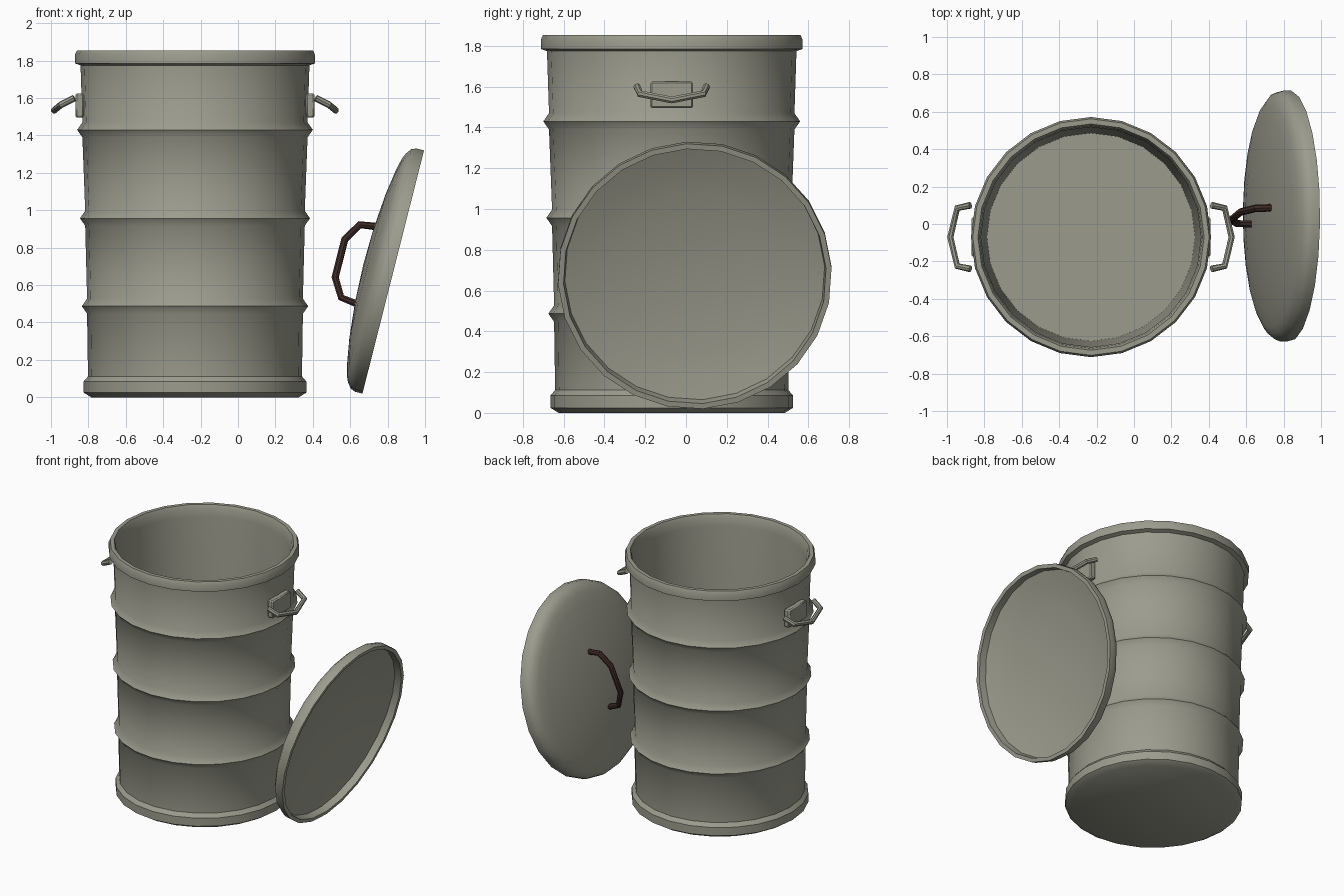
import bpy, bmesh, math
from mathutils import Matrix, Vector

if "Cube" in bpy.data.objects:
    bpy.data.objects.remove(bpy.data.objects["Cube"])


def material(name, rgb):
    m = bpy.data.materials.new(name)
    m.diffuse_color = (*rgb, 1)
    m.use_nodes = True
    m.node_tree.nodes["Principled BSDF"].inputs["Base Color"].default_value = m.diffuse_color
    return m


STEEL = material("dull olive grey steel", (0.33, 0.33, 0.27))
BROWN = material("dark brown grip", (0.05, 0.024, 0.02))
CX, CY = -0.23, -0.07          # barrel axis
SIDES = 24


def finish(ob, mat, angle):
    ob.data.materials.clear()
    ob.data.materials.append(mat)
    bpy.ops.object.select_all(action='DESELECT')
    ob.select_set(True)
    bpy.context.view_layer.objects.active = ob
    bpy.ops.object.shade_smooth_by_angle(angle=math.radians(angle))
    return ob


def lathe(name, profile, matrix, mat, angle):
    """Revolve (radius, height) points; both ends lie on the axis."""
    bm = bmesh.new()
    rings = []
    for r, z in profile:
        n = SIDES if r > 0 else 1
        rings.append([bm.verts.new((r * math.cos(2 * math.pi * i / SIDES),
                                    r * math.sin(2 * math.pi * i / SIDES), z)) for i in range(n)])
    for a, b in zip(rings, rings[1:]):
        for i in range(SIDES):
            j = (i + 1) % SIDES
            quad = [a[i % len(a)], a[j % len(a)], b[j % len(b)], b[i % len(b)]]
            bm.faces.new(list(dict.fromkeys(quad)))
    bmesh.ops.recalc_face_normals(bm, faces=bm.faces[:])
    me = bpy.data.meshes.new(name)
    bm.to_mesh(me)
    bm.free()
    me.transform(matrix)
    ob = bpy.data.objects.new(name, me)
    bpy.context.collection.objects.link(ob)
    return finish(ob, mat, angle)


def tube(name, points, radius, mat):
    """Round bar along a bent path, closed at the ends."""
    cu = bpy.data.curves.new(name, 'CURVE')
    cu.dimensions = '3D'
    cu.bevel_depth = radius
    cu.bevel_resolution = 2
    cu.use_fill_caps = True
    sp = cu.splines.new('POLY')
    sp.points.add(len(points) - 1)
    for p, co in zip(sp.points, points):
        p.co = (*co, 1)
    ob = bpy.data.objects.new(name, cu)
    bpy.context.collection.objects.link(ob)
    bpy.ops.object.select_all(action='DESELECT')
    ob.select_set(True)
    bpy.context.view_layer.objects.active = ob
    bpy.ops.object.convert(target='MESH')
    return finish(bpy.context.view_layer.objects.active, mat, 40)


# Barrel: foot ring, tapered wall with three ribs, rolled rim, inner wall and floor
profile = [(0, 0), (0.555, 0), (0.595, 0.025), (0.595, 0.085), (0.572, 0.112)]
for z, r in ((0.487, 0.605), (0.957, 0.615), (1.43, 0.63)):
    profile += [(r - 0.028, z - 0.04), (r, z), (r - 0.028, z + 0.04)]
profile += [(0.612, 1.775), (0.642, 1.785), (0.642, 1.83), (0.632, 1.853),
            (0.605, 1.853), (0.595, 1.83), (0.588, 1.77), (0.556, 0.05), (0, 0.05)]
lathe("barrel", profile, Matrix.Translation((CX, CY, 0)), STEEL, 40)

# Side handles with mounting plates
for side, s in (("left", -1), ("right", 1)):
    bpy.ops.mesh.primitive_cube_add(size=1)
    plate = bpy.context.object
    plate.name = side + "_handle_plate"
    plate.data.transform(Matrix.Translation((CX + s * 0.617, CY, 1.56))
                         @ Matrix.Diagonal((0.045, 0.21, 0.13, 1)))
    bev = plate.modifiers.new("edge", 'BEVEL')
    bev.width, bev.segments = 0.008, 1
    finish(plate, STEEL, 30)
    path = [(0.645, -0.17, 1.60), (0.715, -0.155, 1.565), (0.752, 0, 1.535),
            (0.715, 0.155, 1.565), (0.645, 0.17, 1.60)]
    tube(side + "_handle", [(CX + s * x, CY + y, z) for x, y, z in path], 0.018, STEEL)

# Lid leaning beside the barrel: local z is the dome axis, local x runs up the lid
tilt = math.radians(14.2)
n = Vector((-math.cos(tilt), 0, math.sin(tilt)))
up = Vector((math.sin(tilt), 0, math.cos(tilt)))
side = n.cross(up)
frame = Matrix((up, side, n)).transposed().to_4x4()
spin = math.radians(11.5) * (1 if side.y > 0 else -1)
lid_matrix = Matrix.Translation((0.83, 0.043, 0.67)) @ frame @ Matrix.Rotation(spin, 4, 'Z')
lid_profile = [(0, 0.165), (0.2, 0.159), (0.4, 0.141), (0.53, 0.12), (0.6, 0.104), (0.632, 0.09),
               (0.662, 0.067), (0.672, 0.04), (0.672, 0), (0.645, 0), (0.638, 0.05),
               (0.53, 0.08), (0.4, 0.104), (0.2, 0.125), (0, 0.132)]
lathe("lid", lid_profile, lid_matrix, STEEL, 50)

# Lid grip
grip = [(0.218, 0.145), (0.205, 0.236), (0.106, 0.294)]
grip += [(-u, t) for u, t in reversed(grip)]
tube("lid_grip", [lid_matrix @ Vector((u, 0, t)) for u, t in grip], 0.02, BROWN)
